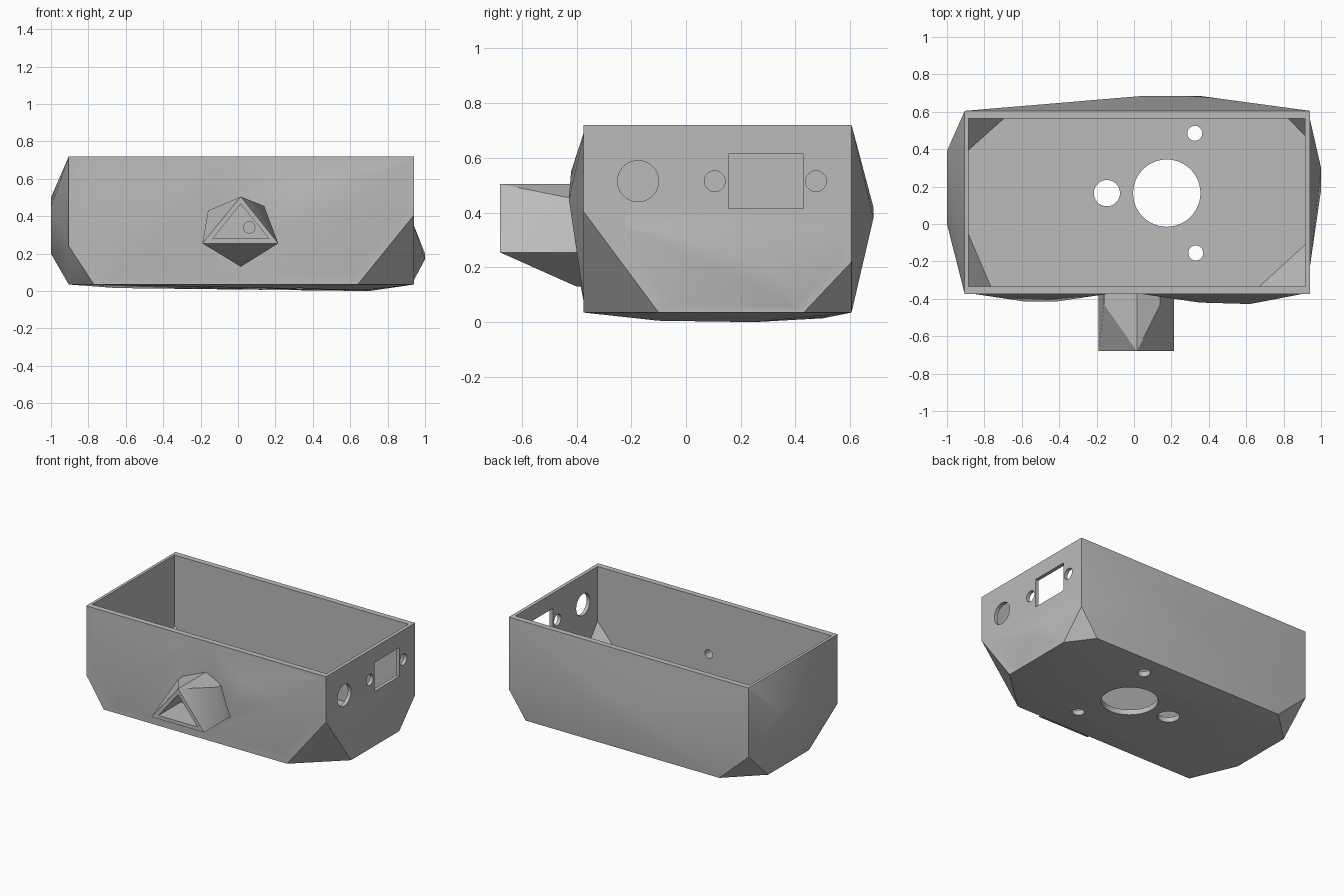
import bpy, bmesh, math
from mathutils import Vector, Matrix

cube = bpy.data.objects.get("Cube")
if cube:
    bpy.data.objects.remove(cube, do_unlink=True)

grey = bpy.data.materials.new("plain_grey")
grey.use_nodes = True
grey.diffuse_color = (0.5, 0.5, 0.5, 1)
bsdf = next(n for n in grey.node_tree.nodes if n.type == 'BSDF_PRINCIPLED')
bsdf.inputs["Base Color"].default_value = (0.5, 0.5, 0.5, 1)


def finish(name, bm):
    bmesh.ops.recalc_face_normals(bm, faces=bm.faces)
    mesh = bpy.data.meshes.new(name)
    bm.to_mesh(mesh)
    bm.free()
    mesh.materials.append(grey)
    ob = bpy.data.objects.new(name, mesh)
    bpy.context.collection.objects.link(ob)
    return ob


def hull(name, points):
    bm = bmesh.new()
    for p in points:
        bm.verts.new(p)
    res = bmesh.ops.convex_hull(bm, input=bm.verts[:])
    unused = {g for g in res["geom_interior"] + res["geom_unused"]
              if isinstance(g, bmesh.types.BMVert)}
    bmesh.ops.delete(bm, geom=list(unused), context='VERTS')
    bmesh.ops.dissolve_limit(bm, angle_limit=0.002, verts=bm.verts[:], edges=bm.edges[:])
    return finish(name, bm)


def rod(center, radius, axis, length):
    bm = bmesh.new()
    turn = Vector((0, 0, 1)).rotation_difference(Vector(axis)).to_matrix().to_4x4()
    bmesh.ops.create_cone(bm, cap_ends=True, segments=48, radius1=radius, radius2=radius,
                          depth=length, matrix=Matrix.Translation(center) @ turn)
    return finish("hole_cutter", bm)


def combine(target, other, operation):
    mod = target.modifiers.new("combine", 'BOOLEAN')
    mod.operation, mod.solver, mod.object = operation, 'EXACT', other
    bpy.context.view_layer.objects.active = target
    bpy.ops.object.modifier_apply(modifier=mod.name)
    bpy.data.objects.remove(other, do_unlink=True)


def cut_corner_box(x0, x1, y0, y1, z0, z1, corners):
    """Box corners, with each lower corner cut off by its x, y and z extents."""
    pts = []
    for (sx, sy), (ex, ey, ez) in corners.items():
        x, y = (x0, x1)[sx], (y0, y1)[sy]
        dx, dy = ex * (1 - 2 * sx), ey * (1 - 2 * sy)
        pts += [(x, y, z1), (x, y, z0 + ez), (x + dx, y, z0), (x, y + dy, z0)]
    return pts


# Faceted outer body, with bulging back, side and underside
outer = cut_corner_box(-0.905, 0.94, -0.375, 0.605, 0.035, 0.72, {
    (0, 0): (0.135, 0.315, 0.205), (1, 0): (0.30, 0.275, 0.37),
    (0, 1): (0.225, 0.215, 0.205), (1, 1): (0.13, 0.175, 0.185)})
bulges = [(-1, 0, 0.45), (-1, 0.39, 0.5), (-1, 0.2, 0.2),
          (0.05, 0.685, 0.42), (0.35, 0.685, 0.38),
          (0.68, -0.1, 0.005), (0.7, 0.25, 0), (-0.65, 0.5, 0.016), (0, 0.5, 0.014)]
body = hull("faceted_case", outer + bulges)

# Low bulges on the front wall and the lower right-hand wall
front_left = [(x, -0.368, z) for x, z in
              ((-0.895, 0.71), (-0.1, 0.71), (-0.1, 0.045), (-0.74, 0.045), (-0.895, 0.27))]
front_right = [(x, -0.368, z) for x, z in
               ((0.0, 0.71), (0.93, 0.71), (0.93, 0.43), (0.61, 0.045), (0.0, 0.045))]
side = [(0.933, y, z) for y, z in
        ((-0.28, 0.37), (0.595, 0.355), (0.595, 0.24), (0.41, 0.045), (-0.07, 0.045))]
combine(body, hull("bulge", front_left + [(-0.58, -0.415, 0.31), (-0.42, -0.415, 0.28)]), 'UNION')
combine(body, hull("bulge", front_right + [(0.35, -0.42, 0.55), (0.62, -0.428, 0.45)]), 'UNION')
combine(body, hull("bulge", side + [(1, 0.18, 0.17), (1, 0.3, 0.2)]), 'UNION')

# Protruding spout with a triangular mouth
triangle = ((0.015, 0.505), (0.215, 0.255), (-0.19, 0.255))
spout = hull("spout", [(x, y, z) for x, z in triangle for y in (-0.68, -0.36)] +
             [(0.14, y, 0.455) for y in (-0.43, -0.36)] +
             [(-0.16, y, 0.43) for y in (-0.43, -0.36)] +
             [(0.015, y, 0.13) for y in (-0.4, -0.36)])
combine(body, spout, 'UNION')

# Hollow interior with matching cut corners
cavity = cut_corner_box(-0.885, 0.915, -0.335, 0.565, 0.05, 0.9, {
    (0, 0): (0.12, 0.28, 0.19), (1, 0): (0.245, 0.225, 0.29),
    (0, 1): (0.19, 0.17, 0.18), (1, 1): (0.09, 0.095, 0.11)})
combine(body, hull("cavity_cutter", cavity), 'DIFFERENCE')

# Spout mouth and the small bore behind it
mouth = ((0.015, 0.465), (0.165, 0.28), (-0.135, 0.28))
combine(body, hull("mouth_cutter", [(x, y, z) for x, z in mouth for y in (-0.8, -0.44)]),
        'DIFFERENCE')
combine(body, rod((0.06, -0.4, 0.34), 0.03, (0, 1, 0), 0.24), 'DIFFERENCE')

# Round holes and a square window in the side wall
for y, r in ((-0.175, 0.075), (0.105, 0.038), (0.475, 0.038)):
    combine(body, rod((0.93, y, 0.515), r, (1, 0, 0), 0.2), 'DIFFERENCE')
window = [(x, y, z) for x in (0.83, 1.03) for y in (0.155, 0.43) for z in (0.415, 0.615)]
combine(body, hull("window_cutter", window), 'DIFFERENCE')

# Floor holes
for x, y, r in ((-0.145, 0.165, 0.07), (0.175, 0.165, 0.18),
                (0.325, 0.485, 0.04), (0.33, -0.155, 0.04)):
    combine(body, rod((x, y, 0.02), r, (0, 0, 1), 0.2), 'DIFFERENCE')

# Soft shading across shallow facets
for ob in bpy.context.selected_objects:
    ob.select_set(False)
body.select_set(True)
bpy.context.view_layer.objects.active = body
bpy.ops.object.shade_smooth_by_angle(angle=math.radians(30))
